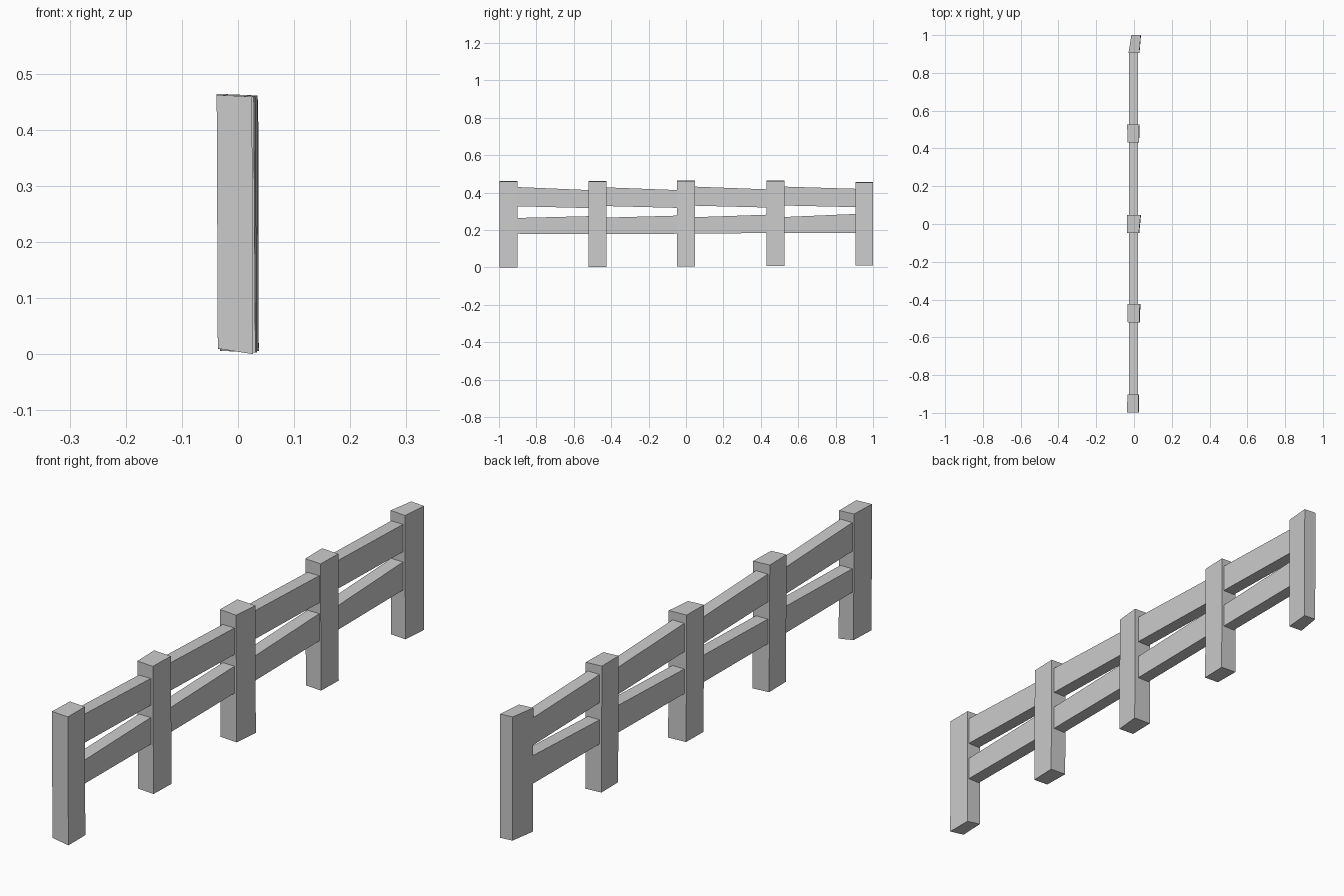
import bpy

# six quads over 8 corners: lower ring 0-3, upper ring 4-7
FACES = [(3, 2, 1, 0), (4, 5, 6, 7), (0, 1, 5, 4), (1, 2, 6, 5), (2, 3, 7, 6), (3, 0, 4, 7)]


def block(name, lower, upper):
    mesh = bpy.data.meshes.new(name)
    mesh.from_pydata(lower + upper, [], FACES)
    obj = bpy.data.objects.new(name, mesh)
    bpy.context.collection.objects.link(obj)
    return obj


# Hand-hewn posts: y0, y1, (x range at y0), (x range at y1), base z, top z, base x shift
posts = [
    (-0.998, -0.902, (-0.038, 0.025), (-0.034, 0.025), 0.003, 0.460, 0.002),
    (-0.522, -0.424, (-0.033, 0.028), (-0.035, 0.031), 0.006, 0.460, 0.003),
    (-0.048, 0.048, (-0.038, 0.026), (-0.036, 0.035), 0.009, 0.462, 0.002),
    (0.431, 0.527, (-0.035, 0.025), (-0.036, 0.028), 0.011, 0.462, 0.002),
    (0.905, 1.000, (-0.029, 0.028), (-0.014, 0.036), 0.014, 0.455, 0.001),
]
for i, (y0, y1, xa, xb, base, top, s) in enumerate(posts, 1):
    plan = [(xa[0], y0), (xa[1], y0), (xb[1], y1), (xb[0], y1)]
    # base tilts slightly up toward -x on the first post
    lift = 0.010 if i == 1 else 0.003
    lower = [(x + s, y, base + (lift if x < 0 else 0) - 0.003) for x, y in plan]
    upper = [(x, y, top + (0.002 if x < 0 else -0.001)) for x, y in plan]
    block(f"post_{i}", lower, upper)

# Tapered rails between posts: (bottom, top) z at the near end and at the far end
top_rails = [((0.327, 0.430), (0.317, 0.413)), ((0.328, 0.428), (0.318, 0.413)),
             ((0.330, 0.432), (0.320, 0.417)), ((0.331, 0.432), (0.322, 0.420))]
low_rails = [((0.180, 0.264), (0.178, 0.274)), ((0.178, 0.266), (0.180, 0.277)),
             ((0.180, 0.268), (0.184, 0.282)), ((0.183, 0.269), (0.185, 0.286))]
for kind, rails in (("top_rail", top_rails), ("lower_rail", low_rails)):
    for i, (near, far) in enumerate(rails):
        ya, yb = posts[i][1] - 0.01, posts[i + 1][0] + 0.01
        x0, x1 = -0.027, 0.020
        rings = [[(x0, ya, near[k]), (x1, ya, near[k]), (x1, yb, far[k]), (x0, yb, far[k])]
                 for k in (0, 1)]
        block(f"{kind}_{i + 1}", *rings)
